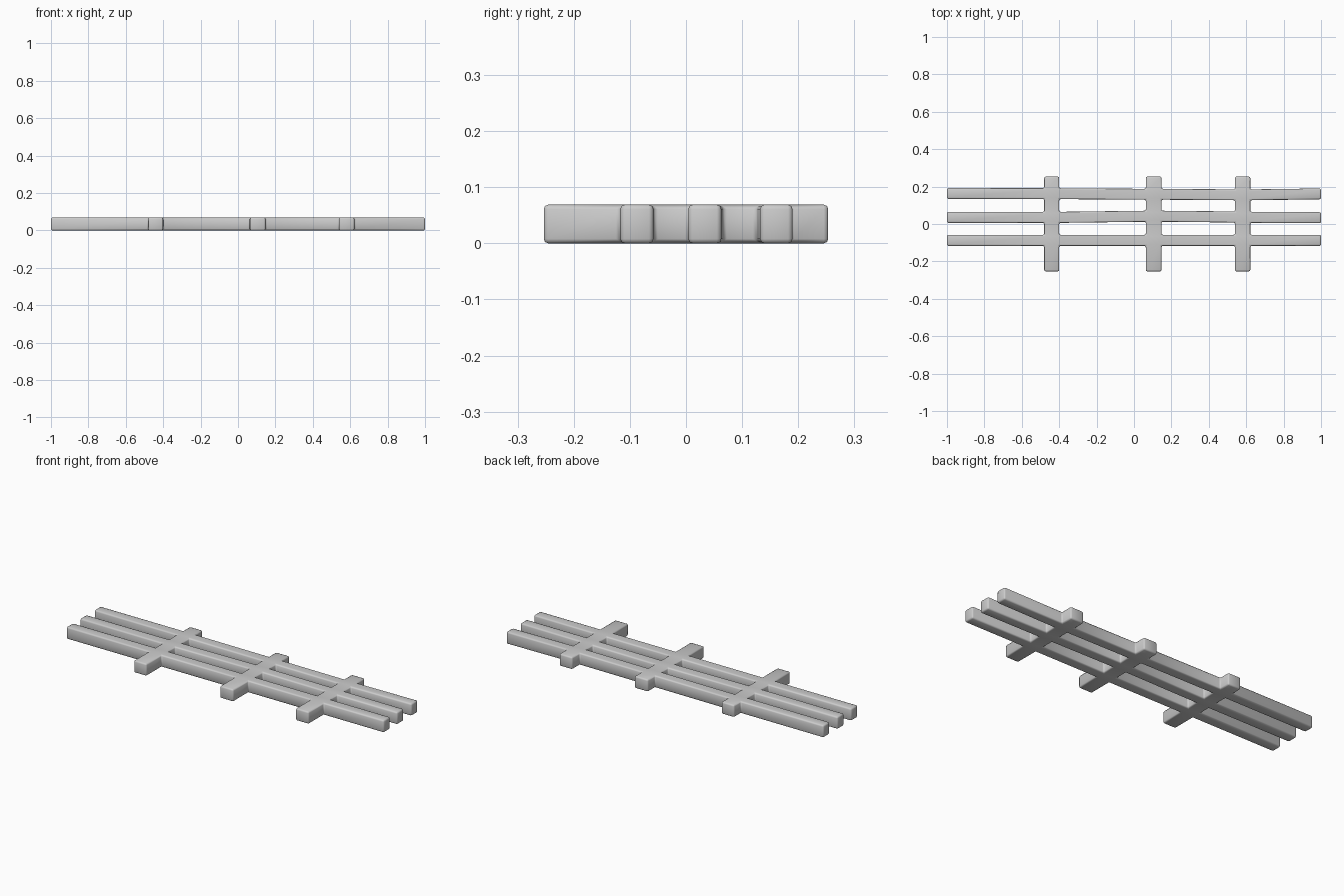
import bpy, bmesh

if "Cube" in bpy.data.objects:
    bpy.data.objects.remove(bpy.data.objects["Cube"])

H = 0.069
# column lines along x; even-indexed gaps are open rail, odd ones are crossbars
xs = [-1.0, -0.48, -0.40, 0.063, 0.147, 0.54, 0.622, 1.0]
# row lines along y; odd gaps are rails
ys = [-0.2535, -0.117, -0.058, 0.006, 0.065, 0.133, 0.191, 0.2535]
# slight bends of each rail at each column line (front, middle, back)
bend = [
    [0.0] * 8,
    [0.0, 0.0, 0.0, 0.006, 0.006, 0.002, 0.0, -0.002],
    [0.001, 0.001, 0.0, -0.003, -0.003, -0.006, -0.006, -0.001],
]

bm = bmesh.new()
grid = {}


def vert(i, j):
    if (i, j) not in grid:
        y = ys[j]
        if 0 < j < 7:
            y += bend[(j - 1) // 2][i]
        grid[i, j] = bm.verts.new((xs[i], y, 0))
    return grid[i, j]


# lattice outline: three rails joined flush with three crossbars
for i in range(7):
    for j in range(7):
        if i % 2 or j % 2:
            bm.faces.new([vert(i, j), vert(i + 1, j), vert(i + 1, j + 1), vert(i, j + 1)])

# thickness
res = bmesh.ops.extrude_face_region(bm, geom=bm.faces[:], use_keep_orig=True)
for v in res["geom"]:
    if isinstance(v, bmesh.types.BMVert):
        v.co.z = H
bmesh.ops.recalc_face_normals(bm, faces=bm.faces[:])

# softened edges
sharp = [e for e in bm.edges if len(e.link_faces) == 2 and e.calc_face_angle() > 0.6]
bmesh.ops.bevel(bm, geom=sharp, offset=0.008, segments=2, profile=0.5,
                affect='EDGES', clamp_overlap=True)
for f in bm.faces:
    f.smooth = True

me = bpy.data.meshes.new("fence_lattice")
bm.to_mesh(me)
bm.free()
ob = bpy.data.objects.new("fence_lattice", me)
bpy.context.collection.objects.link(ob)
